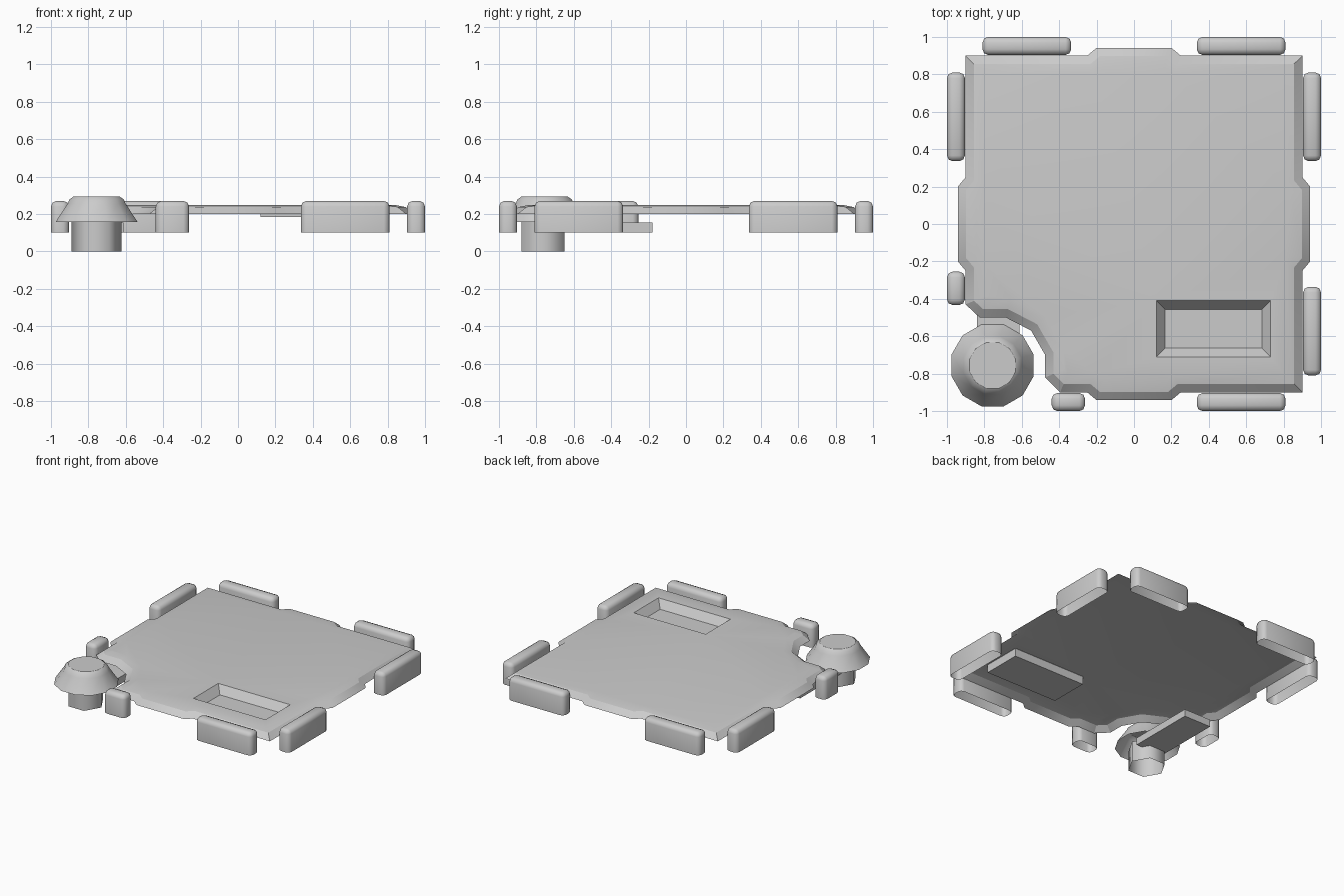
import bpy, bmesh, math
from mathutils import Vector

cube = bpy.data.objects.get("Cube")
if cube:
    bpy.data.objects.remove(cube, do_unlink=True)

grey = bpy.data.materials.new("plain_grey")
grey.use_nodes = True
grey.diffuse_color = (0.6, 0.6, 0.6, 1)
grey.node_tree.nodes["Principled BSDF"].inputs["Base Color"].default_value = (0.6, 0.6, 0.6, 1)


def finish(name, bm, smooth=None):
    mesh = bpy.data.meshes.new(name)
    bm.to_mesh(mesh)
    bm.free()
    mesh.materials.append(grey)
    obj = bpy.data.objects.new(name, mesh)
    bpy.context.collection.objects.link(obj)
    if smooth:
        bpy.ops.object.select_all(action='DESELECT')
        obj.select_set(True)
        bpy.context.view_layer.objects.active = obj
        bpy.ops.object.shade_smooth_by_angle(angle=math.radians(smooth))
    return obj


def ring(bm, points, z):
    return [bm.verts.new((x, y, z)) for x, y in points]


def bridge(bm, low, high):
    n = len(low)
    for i in range(n):
        j = (i + 1) % n
        bm.faces.new((low[i], low[j], high[j], high[i]))


def inset(points, d):
    """Move a counter-clockwise outline inward by d."""
    out = []
    for i, p in enumerate(points):
        p = Vector(p)
        a = (p - Vector(points[i - 1])).normalized()
        b = (Vector(points[(i + 1) % len(points)]) - p).normalized()
        na, nb = Vector((-a.y, a.x)), Vector((-b.y, b.x))
        out.append(tuple(p + (na + nb) * d / (1 + na.dot(nb))))
    return out


def rect(x0, x1, y0, y1):
    return [(x0, y0), (x1, y0), (x1, y1), (x0, y1)]


def ngon(cx, cy, r, n, turn=0.0):
    return [(cx + r * math.cos(turn + math.tau * i / n),
             cy + r * math.sin(turn + math.tau * i / n)) for i in range(n)]


# Plate outline: a tab on each side and a notch in one corner
E, T = 0.9, 0.942
tab = [(-0.25, E), (-0.2, T), (0.2, T), (0.25, E)]
outline = [(u, -v) for u, v in tab] + [(E, -E)]
outline += [(v, u) for u, v in tab] + [(E, E)]
outline += [(-u, v) for u, v in tab] + [(-E, E)]
outline += [(-v, -u) for u, v in tab]
outline += [(-0.9, -0.43), (-0.825, -0.5), (-0.685, -0.5), (-0.55, -0.57),
            (-0.475, -0.7), (-0.475, -0.82), (-0.395, -0.9)]

# Plate with sloped rim and sunken pocket
pocket = rect(0.12, 0.73, -0.71, -0.41)
bm = bmesh.new()
rim = ring(bm, outline, 0.2)
shoulder = ring(bm, inset(outline, 0.045), 0.237)
crown = ring(bm, inset(outline, 0.1), 0.248)
bridge(bm, rim, shoulder)
bridge(bm, shoulder, crown)
lip = ring(bm, pocket, 0.248)
floor = ring(bm, inset(pocket, 0.046), 0.19)
bridge(bm, lip, floor)
bm.faces.new(floor)
edges = [bm.edges.get((loop[i - 1], loop[i])) for loop in (crown, lip) for i in range(len(loop))]
bmesh.ops.triangle_fill(bm, edges=edges, use_beauty=True, normal=(0, 0, 1))
bm.normal_update()
bmesh.ops.reverse_faces(bm, faces=[f for f in bm.faces if f.normal.z < 0])
finish("plate", bm, 27)

# Tray that encloses the pocket underneath
bm = bmesh.new()
bottom = ring(bm, pocket, 0.185)
bridge(bm, bottom, ring(bm, pocket, 0.246))
bm.faces.new(bottom[::-1])
finish("pocket_tray", bm)


# Bumpers: rounded blocks with open undersides
def bumper(name, x0, x1, y0, y1):
    bm = bmesh.new()
    low = ring(bm, rect(x0, x1, y0, y1), 0.1)
    top = ring(bm, rect(x0, x1, y0, y1), 0.27)
    bridge(bm, low, top)
    bm.faces.new(top)
    bmesh.ops.bevel(bm, geom=[e for e in bm.edges if not e.is_boundary], offset=0.03,
                    offset_type='OFFSET', segments=2, profile=0.5, affect='EDGES')
    finish(name, bm, 50)


IN, OUT, A, B = 0.904, 1.0, 0.336, 0.81
bumper("front_left_bumper", A, B, -OUT, -IN)
bumper("front_short_bumper", -0.44, -0.262, -OUT, -IN)
bumper("right_short_bumper", -OUT, -IN, -0.433, -0.255)
bumper("left_front_bumper", IN, OUT, -B, -A)
for side, s in (("left", 1), ("right", -1)):
    xs, ends = sorted((s * A, s * B)), sorted((s * IN, s * OUT))
    bumper("back_" + side + "_bumper", *xs, IN, OUT)
    bumper(side + "_back_bumper", *ends, A, B)

# Corner wheel cap: tapered twelve-sided dome
CX = CY = -0.756
bm = bmesh.new()
rings = [ring(bm, ngon(CX, CY, r, 12, math.pi / 12), z)
         for r, z in ((0.227, 0.157), (0.16, 0.256), (0.15, 0.278), (0.127, 0.294))]
for low, high in zip(rings, rings[1:]):
    bridge(bm, low, high)
bm.faces.new(rings[-1])
finish("corner_cap", bm, 35)

# Six-sided post under the cap, open at the bottom
bm = bmesh.new()
hexagon = ngon(CX, CY - 0.008, 0.133, 6)
post_top = ring(bm, hexagon, 0.157)
bridge(bm, ring(bm, hexagon, 0.0), post_top)
bm.faces.new(post_top)
finish("corner_post", bm, 65)

# Arm joining the post to the plate
bm = bmesh.new()
arm = rect(-0.84, -0.612, -0.7, -0.18)
low, high = ring(bm, arm, 0.1), ring(bm, arm, 0.155)
bridge(bm, low, high)
bm.faces.new(low[::-1])
bm.faces.new(high)
finish("corner_arm", bm)
